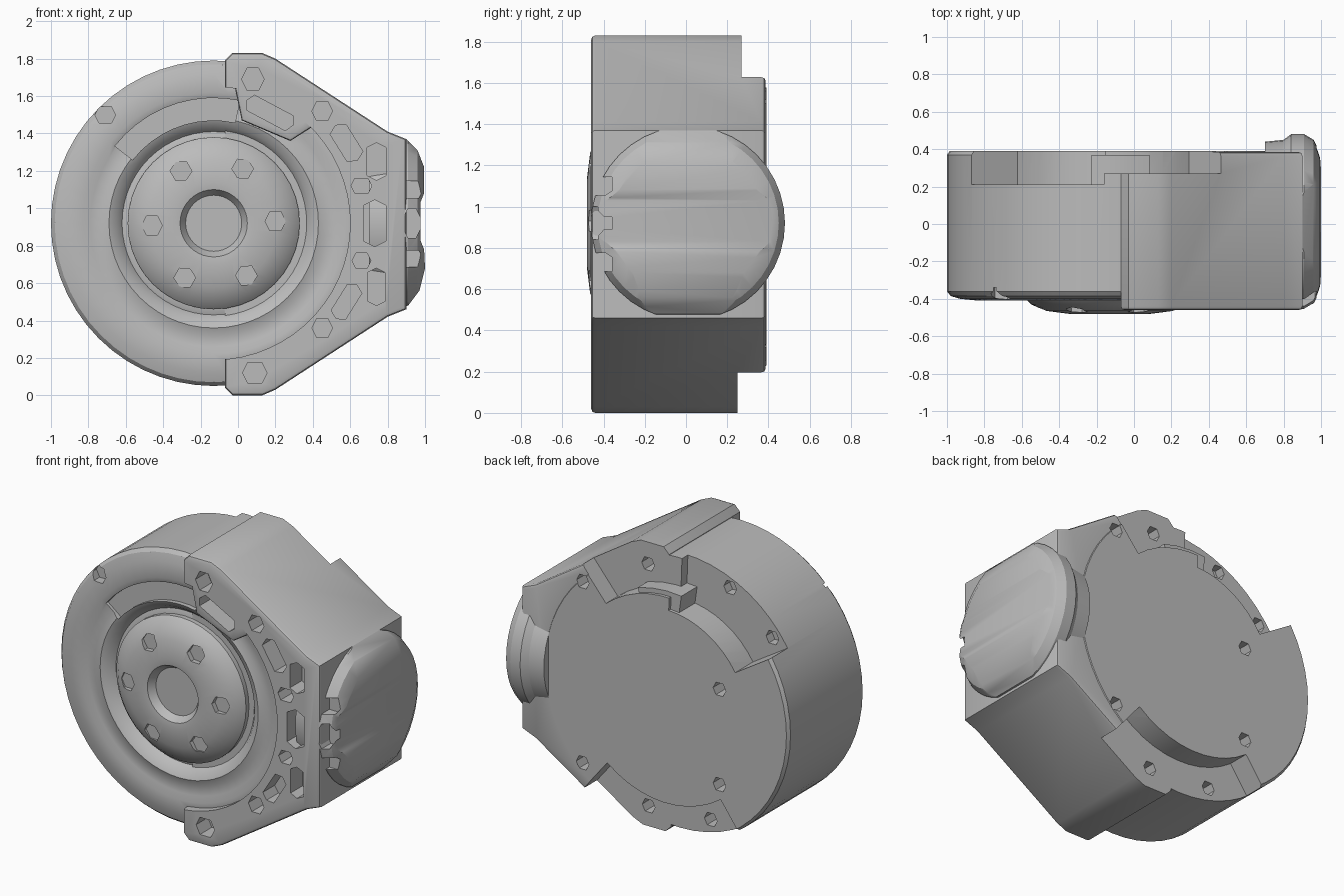
import bpy, bmesh, math
from mathutils import Matrix, Vector

cube = bpy.data.objects.get("Cube")
if cube:
    bpy.data.objects.remove(cube, do_unlink=True)

CX, CZ = -0.13, 0.92   # shared axis of wheel and hub

grey = bpy.data.materials.new("plain_grey")
grey.use_nodes = True
grey.diffuse_color = (0.5, 0.5, 0.5, 1)
bsdf = next(n for n in grey.node_tree.nodes if n.type == 'BSDF_PRINCIPLED')
bsdf.inputs["Base Color"].default_value = grey.diffuse_color


def finish(bm, name):
    bmesh.ops.recalc_face_normals(bm, faces=bm.faces)
    mesh = bpy.data.meshes.new(name)
    bm.to_mesh(mesh)
    bm.free()
    mesh.materials.append(grey)
    ob = bpy.data.objects.new(name, mesh)
    bpy.context.collection.objects.link(ob)
    return ob


def prism(name, points, y0, y1, bevel=0.0):
    """Extrude an x/z outline from y0 to y1."""
    bm = bmesh.new()
    face = bm.faces.new([bm.verts.new((x, y0, z)) for x, z in points])
    ext = bmesh.ops.extrude_face_region(bm, geom=[face])
    moved = [g for g in ext["geom"] if isinstance(g, bmesh.types.BMVert)]
    bmesh.ops.translate(bm, verts=moved, vec=(0, y1 - y0, 0))
    if bevel:
        bmesh.ops.recalc_face_normals(bm, faces=bm.faces)
        rim = [e for e in bm.edges if abs(e.verts[0].co.y - e.verts[1].co.y) < 1e-5]
        bmesh.ops.bevel(bm, geom=rim, offset=bevel, segments=2, profile=0.5, affect='EDGES')
    return finish(bm, name)


def lathe(name, profile, axis, centre, steps=56):
    """Spin (radius, distance) pairs about the x or y axis."""
    bm = bmesh.new()
    axis, centre = Vector(axis), Vector(centre)
    verts = [bm.verts.new(centre + axis * d + Vector((0, 0, r))) for r, d in profile]
    edges = [bm.edges.new(pair) for pair in zip(verts, verts[1:])]
    bmesh.ops.spin(bm, geom=verts + edges, cent=centre, axis=axis,
                   angle=math.tau, steps=steps, use_duplicate=False)
    bmesh.ops.remove_doubles(bm, verts=bm.verts, dist=1e-4)
    return finish(bm, name)


def polar(r, deg):
    a = math.radians(deg)
    return CX + r * math.cos(a), CZ + r * math.sin(a)


def sector(name, r0, r1, a0, a1, y0, y1):
    n = max(3, int((a1 - a0) / 7))
    angles = [a0 + (a1 - a0) * i / n for i in range(n + 1)]
    outline = [polar(r0, a) for a in angles] + [polar(r1, a) for a in reversed(angles)]
    return prism(name, outline, y0, y1)


def slot(x, z, length, width, deg, y0, y1):
    """Six-sided hole, stretched along the given direction."""
    turn = Matrix.Rotation(math.radians(deg), 2)
    h, w = length / 2, width / 2
    pts = [(h, 0), (h - w / 2, w), (w / 2 - h, w), (-h, 0), (w / 2 - h, -w), (h - w / 2, -w)]
    pts = [turn @ Vector(p) for p in pts]
    return prism("hole_cutter", [(x + p.x, z + p.y) for p in pts], y0, y1)


def combine(target, tool, operation='DIFFERENCE'):
    mod = target.modifiers.new("combine", 'BOOLEAN')
    mod.operation, mod.object, mod.solver = operation, tool, 'EXACT'
    bpy.context.view_layer.objects.active = target
    bpy.ops.object.modifier_apply(modifier=mod.name)
    bpy.data.objects.remove(tool, do_unlink=True)


# Housing plate with a round opening in its front
upper = [(0.90, 1.37), (0.80, 1.41), (0.20, 1.80), (0.13, 1.83), (-0.03, 1.83), (-0.07, 1.79)]
lower = [(x, 1.83 - z) for x, z in reversed(upper)]
housing = prism("gear_housing", upper + lower, -0.46, 0.385, 0.02)
combine(housing, prism("opening", [polar(0.73, a) for a in range(0, 360, 6)], -0.6, -0.36))

# Wheel: rim, dished face and groove around the hub
wheel = lathe("wheel", [(0, -0.36), (0.46, -0.36), (0.49, -0.35), (0.52, -0.39), (0.56, -0.41),
                        (0.60, -0.395), (0.66, -0.395), (0.70, -0.41), (0.80, -0.40),
                        (0.85, -0.385), (0.87, -0.36), (0.87, 0.37), (0.855, 0.39), (0, 0.39)],
              (0, 1, 0), (CX, 0, CZ))
combine(wheel, sector("lip_cutter", 0.55, 0.67, 78, 142, -0.6, -0.375))

body = housing
combine(body, wheel, 'UNION')
tab = [(-0.04, 1.76), (0.02, 1.47), (0.28, 1.36), (0.42, 1.45), (0.30, 1.68)]
combine(body, prism("slot_tab", tab, -0.455, -0.2, 0.015), 'UNION')

# Stepped pockets in the back
for r, a0, a1, y in ((0.66, 50, 93, 0.27), (0.58, 92, 148, 0.21), (0.66, 234, 309, 0.25)):
    combine(body, sector("pocket", r, 1.3, a0, a1, y, 0.7))
# Blocks standing in the upper pocket
combine(body, sector("pocket_block", 0.56, 0.69, 72, 98, 0.15, 0.37), 'UNION')

# Front bolt holes and slots: x, z, length, width, direction
for x, z, length, width, deg in (
        (0.08, 1.69, 0.12, 0.12, 0), (0.17, 1.51, 0.28, 0.09, -28), (0.45, 1.52, 0.11, 0.10, 0),
        (0.58, 1.35, 0.22, 0.10, -58), (0.74, 1.25, 0.20, 0.10, 90), (0.66, 1.12, 0.11, 0.08, 0),
        (0.73, 0.92, 0.25, 0.12, 90), (0.66, 0.72, 0.10, 0.08, 0), (0.74, 0.58, 0.20, 0.09, 90),
        (0.58, 0.50, 0.21, 0.09, 58), (0.45, 0.36, 0.11, 0.10, 0), (0.09, 0.12, 0.13, 0.11, 0),
        (-0.71, 1.50, 0.11, 0.09, 0)):
    combine(body, slot(x, z, length, width, deg, -0.6, -0.34))

# Back bolt holes
for x, z in ((0.46, 1.52), (0.46, 0.36), (0.08, 1.69), (0.09, 0.13), (-0.46, 1.66),
             (-0.76, 1.42), (-0.51, 1.09), (-0.51, 0.48), (-0.35, 0.16)):
    combine(body, slot(x, z, 0.09, 0.08, 0, 0.15, 0.6))

# Hub with centre bore and six dents
hub = lathe("hub", [(0, -0.43), (0.15, -0.43), (0.18, -0.475), (0.22, -0.48), (0.34, -0.465),
                    (0.42, -0.43), (0.46, -0.39), (0.46, -0.3), (0, -0.3)],
            (0, 1, 0), (CX, 0, CZ), 40)
for i in range(6):
    x, z = polar(0.33, 60 * i + 2)
    combine(hub, slot(x, z, 0.11, 0.10, 60 * i, -0.6, -0.44))

# Side bulge: round boss trimmed by a ribbed profile
bulge = lathe("side_bulge", [(0, 0.70), (0.43, 0.70), (0.44, 0.80), (0.47, 0.84), (0.47, 0.91),
                             (0.44, 0.96), (0.36, 1.0), (0, 1.0)],
              (1, 0, 0), (0, 0.01, CZ), 40)
ribs = [(0.6, 0.43), (0.80, 0.45), (0.91, 0.48), (0.97, 0.56), (1.0, 0.68), (0.995, 0.78),
        (0.975, 0.83), (0.975, 1.03), (0.995, 1.08), (0.995, 1.22), (0.96, 1.31),
        (0.90, 1.37), (0.6, 1.41)]
combine(bulge, prism("rib_profile", ribs, -0.7, 0.7), 'INTERSECT')
for z, w in ((0.92, 0.16), (0.73, 0.09), (1.10, 0.09)):
    combine(bulge, slot(0.93, z, 0.12, w, 0, -0.6, -0.36))

# Smooth rounded surfaces, keep edges crisp
for ob in (body, hub, bulge):
    bpy.ops.object.select_all(action='DESELECT')
    ob.select_set(True)
    bpy.context.view_layer.objects.active = ob
    bpy.ops.object.shade_smooth_by_angle(angle=math.radians(30))
